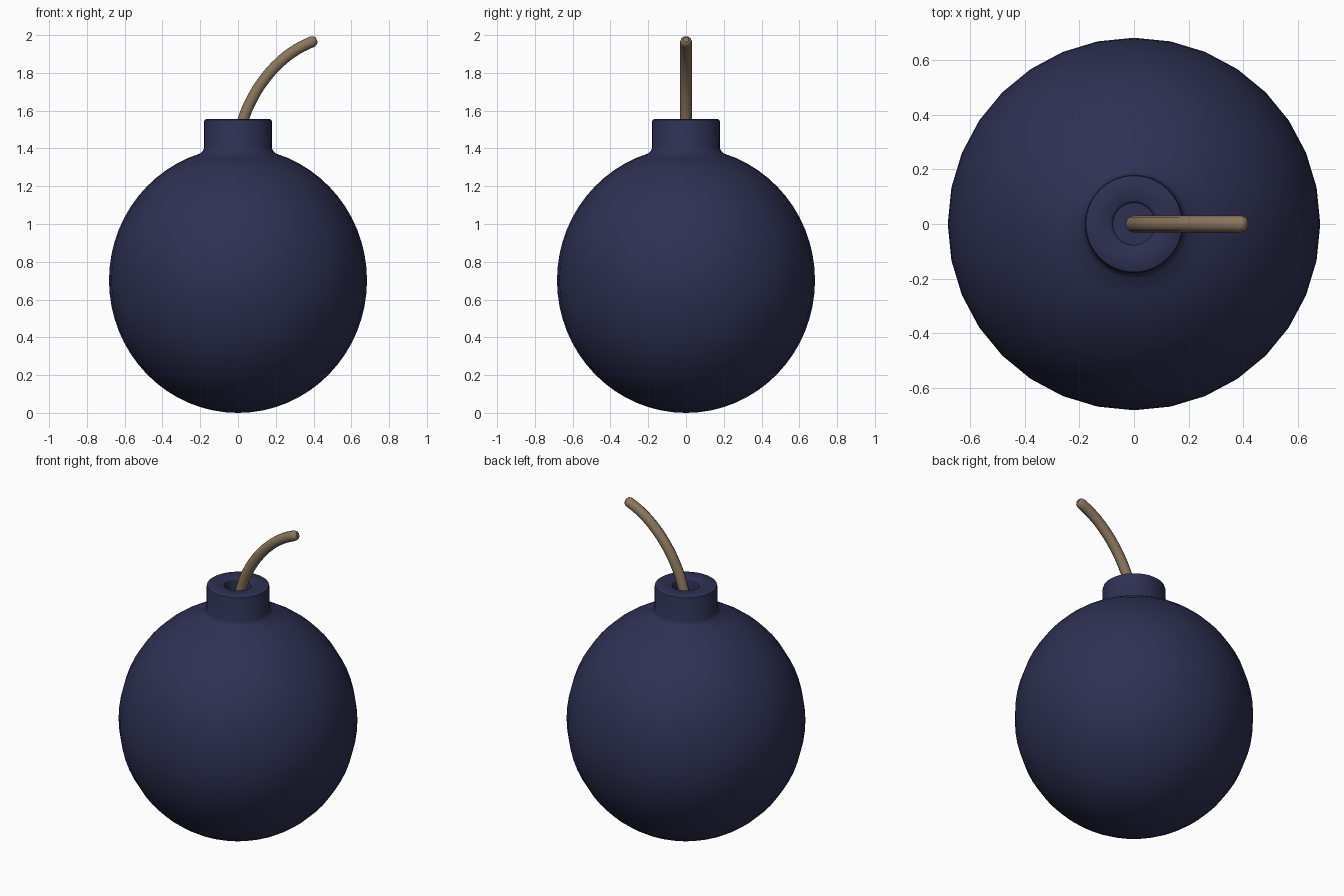
import bpy, bmesh, math

if "Cube" in bpy.data.objects:
    bpy.data.objects.remove(bpy.data.objects["Cube"])


def material(name, rgb):
    m = bpy.data.materials.new(name)
    m.diffuse_color = (*rgb, 1)
    m.use_nodes = True
    m.node_tree.nodes["Principled BSDF"].inputs["Base Color"].default_value = m.diffuse_color
    return m


def smooth(ob, degrees):
    bpy.ops.object.select_all(action='DESELECT')
    ob.select_set(True)
    bpy.context.view_layer.objects.active = ob
    bpy.ops.object.shade_smooth_by_angle(angle=math.radians(degrees))


def lathe(name, profile, segments, mat):
    bm = bmesh.new()
    verts = [bm.verts.new((r, 0, z)) for r, z in profile]
    edges = [bm.edges.new(pair) for pair in zip(verts, verts[1:])]
    bmesh.ops.spin(bm, geom=verts + edges, cent=(0, 0, 0), axis=(0, 0, 1),
                   angle=2 * math.pi, steps=segments, use_duplicate=False)
    bmesh.ops.remove_doubles(bm, verts=bm.verts, dist=0.0005)
    bmesh.ops.recalc_face_normals(bm, faces=bm.faces)
    me = bpy.data.meshes.new(name)
    bm.to_mesh(me)
    bm.free()
    ob = bpy.data.objects.new(name, me)
    bpy.context.collection.objects.link(ob)
    me.materials.append(mat)
    smooth(ob, 40)
    return ob


navy = material("navy", (0.027, 0.03, 0.085))
tan = material("tan", (0.25, 0.18, 0.11))

# Round body with neck collar and fuse hole, turned as one profile
RINGS = 32
profile = []
for i in range(RINGS - 2):
    a = math.pi * i / RINGS
    profile.append((0.683 * math.sin(a), 0.702 - 0.702 * math.cos(a)))
profile += [(0.187, 1.387), (0.18, 1.40), (0.18, 1.54), (0.177, 1.55), (0.168, 1.555),
            (0.087, 1.555), (0.08, 1.55), (0.077, 1.54), (0.077, 1.44), (0, 1.44)]
lathe("body", profile, 32, navy)

# Curved fuse with rounded tip
path = [(0.0, 1.44, 1), (0.03, 1.56, 1), (0.073, 1.66, 1), (0.135, 1.76, 1),
        (0.225, 1.86, 1), (0.315, 1.927, 1), (0.395, 1.966, 1),
        (0.409, 1.972, 0.8), (0.417, 1.975, 0.45)]
curve = bpy.data.curves.new("fuse", 'CURVE')
curve.dimensions = '3D'
curve.bevel_depth = 0.031
curve.bevel_resolution = 3
curve.use_fill_caps = True
curve.resolution_u = 4
spline = curve.splines.new('BEZIER')
spline.bezier_points.add(len(path) - 1)
for p, (x, z, r) in zip(spline.bezier_points, path):
    p.co = (x, 0, z)
    p.radius = r
    p.handle_left_type = p.handle_right_type = 'AUTO'
curve.materials.append(tan)
fuse = bpy.data.objects.new("fuse", curve)
bpy.context.collection.objects.link(fuse)
bpy.ops.object.select_all(action='DESELECT')
fuse.select_set(True)
bpy.context.view_layer.objects.active = fuse
bpy.ops.object.convert(target='MESH')
smooth(bpy.context.view_layer.objects.active, 60)
